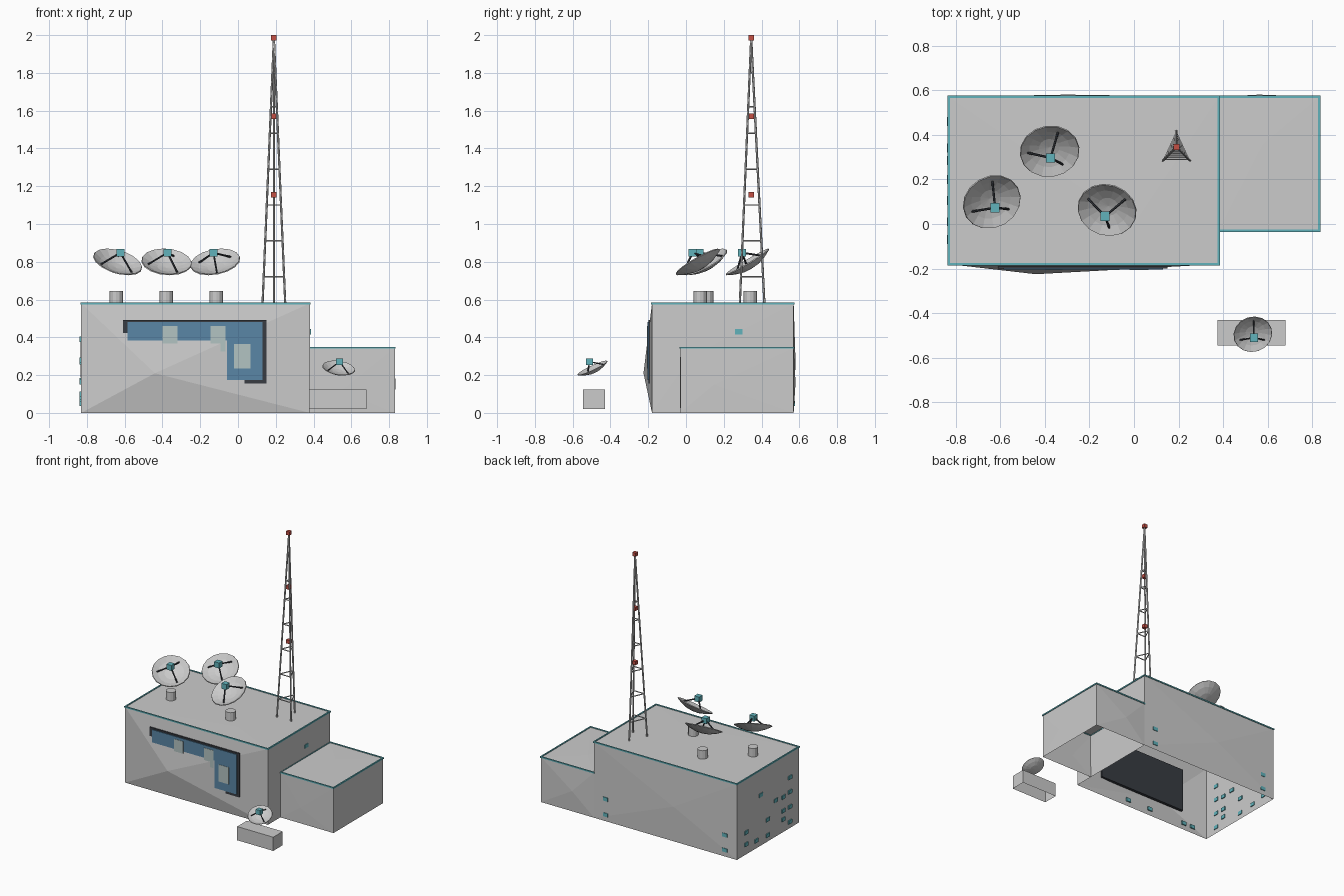
import bpy, bmesh, math
from mathutils import Vector, Matrix

if "Cube" in bpy.data.objects:
    bpy.data.objects.remove(bpy.data.objects["Cube"])


def mat(name, rgb):
    m = bpy.data.materials.new(name)
    m.diffuse_color = (*rgb, 1)
    m.use_nodes = True
    m.node_tree.nodes["Principled BSDF"].inputs["Base Color"].default_value = m.diffuse_color
    return m


TEAL = mat("teal", (0.12, 0.45, 0.5))
RED = mat("red", (0.55, 0.08, 0.06))
DARK = mat("dark", (0.04, 0.045, 0.055))
BLUE = mat("blue", (0.1, 0.24, 0.38))
PALE = mat("pale", (0.45, 0.55, 0.54))


def finish(name, bm, m=None):
    me = bpy.data.meshes.new(name)
    bm.to_mesh(me)
    bm.free()
    ob = bpy.data.objects.new(name, me)
    bpy.context.collection.objects.link(ob)
    if m:
        me.materials.append(m)
    return ob


def add_box(bm, lo, hi):
    lo, hi = Vector(lo), Vector(hi)
    M = Matrix.Translation((lo + hi) / 2) @ Matrix.Diagonal((*(hi - lo), 1))
    return bmesh.ops.create_cube(bm, size=1, matrix=M)["verts"]


def box(name, lo, hi, m=None):
    bm = bmesh.new()
    add_box(bm, lo, hi)
    return finish(name, bm, m)


def add_rod(bm, a, b, r, sides=6):
    a, b = Vector(a), Vector(b)
    d = b - a
    M = Matrix.Translation((a + b) / 2) @ d.to_track_quat('Z', 'Y').to_matrix().to_4x4()
    bmesh.ops.create_cone(bm, cap_ends=True, segments=sides, radius1=r, radius2=r,
                          depth=d.length, matrix=M)


def block(name, lo, hi, peaks):
    """Open-bottomed block; each face is fanned to a peak point given per direction."""
    bm = bmesh.new()
    add_box(bm, lo, hi)
    bm.normal_update()
    bmesh.ops.delete(bm, geom=[f for f in bm.faces if f.normal.z < -0.5], context='FACES_ONLY')
    for f in list(bm.faces):
        for d, p in peaks.items():
            if f.normal.dot(Vector(d)) > 0.9:
                v = bmesh.ops.poke(bm, faces=[f])["verts"][0]
                v.co = p
                break
    return finish(name, bm)


def roof_trim(name, x0, x1, y0, y1, z, t=0.005):
    bm = bmesh.new()
    for lo, hi in (((x0, y0), (x1, y0)), ((x0, y1), (x1, y1)),
                   ((x0, y0), (x0, y1)), ((x1, y0), (x1, y1))):
        add_box(bm, (lo[0] - t, lo[1] - t, z - t), (hi[0] + t, hi[1] + t, z + t))
    return finish(name, bm, TEAL)


# Main hall and side annex with faceted, slightly bulging walls
block("main_hall", (-0.83, -0.18, 0), (0.38, 0.57, 0.58), {
    (0, -1, 0): (-0.44, -0.225, 0.21), (0, 1, 0): (-0.3, 0.58, 0.27),
    (1, 0, 0): (0.383, 0.03, 0.3), (-1, 0, 0): (-0.834, 0.25, 0.3),
    (0, 0, 1): (0.0, 0.0, 0.582)})
block("side_annex", (0.38, -0.03, 0), (0.83, 0.57, 0.345), {
    (0, -1, 0): (0.55, -0.032, 0.12), (0, 1, 0): (0.56, 0.58, 0.16),
    (1, 0, 0): (0.833, 0.15, 0.15), (0, 0, 1): (0.58, 0.36, 0.347)})
roof_trim("main_roof_trim", -0.83, 0.38, -0.18, 0.57, 0.58)
roof_trim("annex_roof_trim", 0.38, 0.83, -0.03, 0.57, 0.345)

# Video wall: dark backing, blue screen and pale tiles, partly sunk in the front bulge
box("screen_backing", (-0.61, -0.199, 0.155), (0.15, -0.177, 0.492), DARK)
box("screen", (-0.585, -0.204, 0.175), (0.13, -0.195, 0.48), BLUE)
for i, (x0, x1, z0, z1) in enumerate(((-0.40, -0.32, 0.35, 0.46), (-0.145, -0.065, 0.325, 0.46),
                                      (-0.02, 0.065, 0.235, 0.365))):
    box(f"screen_tile_{i}", (x0, -0.206, z0), (x1, -0.2, z1), PALE)

# Small windows set into the walls
bm = bmesh.new()
left = {-0.07: (0.05, 0.165, 0.28, 0.39), 0.01: (0.1, 0.165, 0.27), 0.105: (0.28,),
        0.2: (0.05, 0.17), 0.285: (0.39,), 0.34: (0.06,), 0.46: (0.08, 0.17)}
for y, zs in left.items():
    for z in zs:
        add_box(bm, (-0.838, y - 0.02, z - 0.014), (-0.825, y + 0.02, z + 0.014))
for x, z in ((0.28, 0.17), (0.28, 0.05), (-0.73, 0.165), (-0.73, 0.05)):
    add_box(bm, (x - 0.02, 0.565, z - 0.014), (x + 0.02, 0.576, z + 0.014))
for x in (-0.7, -0.62, -0.3, -0.1):
    add_box(bm, (x - 0.02, -0.184, 0.04), (x + 0.02, -0.175, 0.068))
add_box(bm, (0.376, 0.26, 0.416), (0.386, 0.3, 0.444))
finish("windows", bm, TEAL)


def dish(name, centre, r, tilt, yaw, spin):
    """Shallow bowl tilted to the front, with three struts holding a feed box."""
    M = (Matrix.Translation(centre) @ Matrix.Rotation(math.radians(yaw), 4, 'Z')
         @ Matrix.Rotation(math.radians(tilt), 4, 'X'))
    n, depth = 16, 0.3 * r
    bm = bmesh.new()
    tip = bm.verts.new((0, 0, -depth))
    prev = None
    for k in (0.35, 0.7, 1.0):
        ring = [bm.verts.new((k * r * math.cos(2 * math.pi * i / n),
                              k * r * math.sin(2 * math.pi * i / n),
                              depth * (k * k - 1))) for i in range(n)]
        for i in range(n):
            j = (i + 1) % n
            bm.faces.new((prev[i], prev[j], ring[j], ring[i]) if prev else (tip, ring[j], ring[i]))
        prev = ring
    bmesh.ops.recalc_face_normals(bm, faces=bm.faces[:])
    bowl = finish(name + "_bowl", bm)
    bowl.matrix_world = M
    s = bowl.modifiers.new("thickness", 'SOLIDIFY')
    s.thickness, s.offset = 0.045 * r, 0

    # Struts
    feed = Vector((0, 0, 0.42 * r))
    bm = bmesh.new()
    for k in range(3):
        a = math.radians(spin + 120 * k)
        foot = Vector((0.75 * r * math.cos(a), 0.75 * r * math.sin(a), -0.42 * depth))
        add_rod(bm, foot, feed, 0.04 * r)
    finish(name + "_struts", bm, DARK).matrix_world = M

    # Feed
    h = 0.155 * r if r > 0.1 else 0.21 * r
    p = M @ feed
    box(name + "_feed", p - Vector((h, h, h)), p + Vector((h, h, h)), TEAL)


# Roof dishes above their short pedestals
for i, (c, yaw, foot, spin) in enumerate((
        ((-0.637, 0.098, 0.80), 30, (-0.645, 0.11), 60),
        ((-0.378, 0.325, 0.80), 8, (-0.38, 0.34), 60),
        ((-0.121, 0.062, 0.80), -18, (-0.115, 0.075), 50))):
    dish(f"roof_dish_{i}", c, 0.133, 31, yaw, spin)
    bm = bmesh.new()
    add_rod(bm, (*foot, 0.575), (*foot, 0.645), 0.036, 12)
    finish(f"dish_pedestal_{i}", bm)

# Ground dish over its open-bottomed base box
dish("ground_dish", (0.533, -0.495, 0.238), 0.087, 26, 18, 70)
block("ground_dish_base", (0.375, -0.545, 0.02), (0.68, -0.43, 0.125), {})

# Three-legged lattice mast
top = Vector((0.19, 0.345, 1.985))
feet = [Vector(p) for p in ((0.13, 0.285, 0.58), (0.25, 0.285, 0.58), (0.19, 0.415, 0.58))]
bm = bmesh.new()
for f in feet:
    add_rod(bm, f, top, 0.006)
for z in (0.72, 0.91, 1.10, 1.29, 1.48, 1.62, 1.80):
    t = (z - 0.58) / (top.z - 0.58)
    pts = [f.lerp(top, t) for f in feet]
    for k in range(3):
        add_rod(bm, pts[k], pts[(k + 1) % 3], 0.004, 5)
finish("mast", bm)

# Warning lights
for i, z in enumerate((1.155, 1.57, 1.986)):
    h = 0.014
    box(f"mast_light_{i}", (0.19 - h, 0.345 - h, z - h), (0.19 + h, 0.345 + h, z + h), RED)
